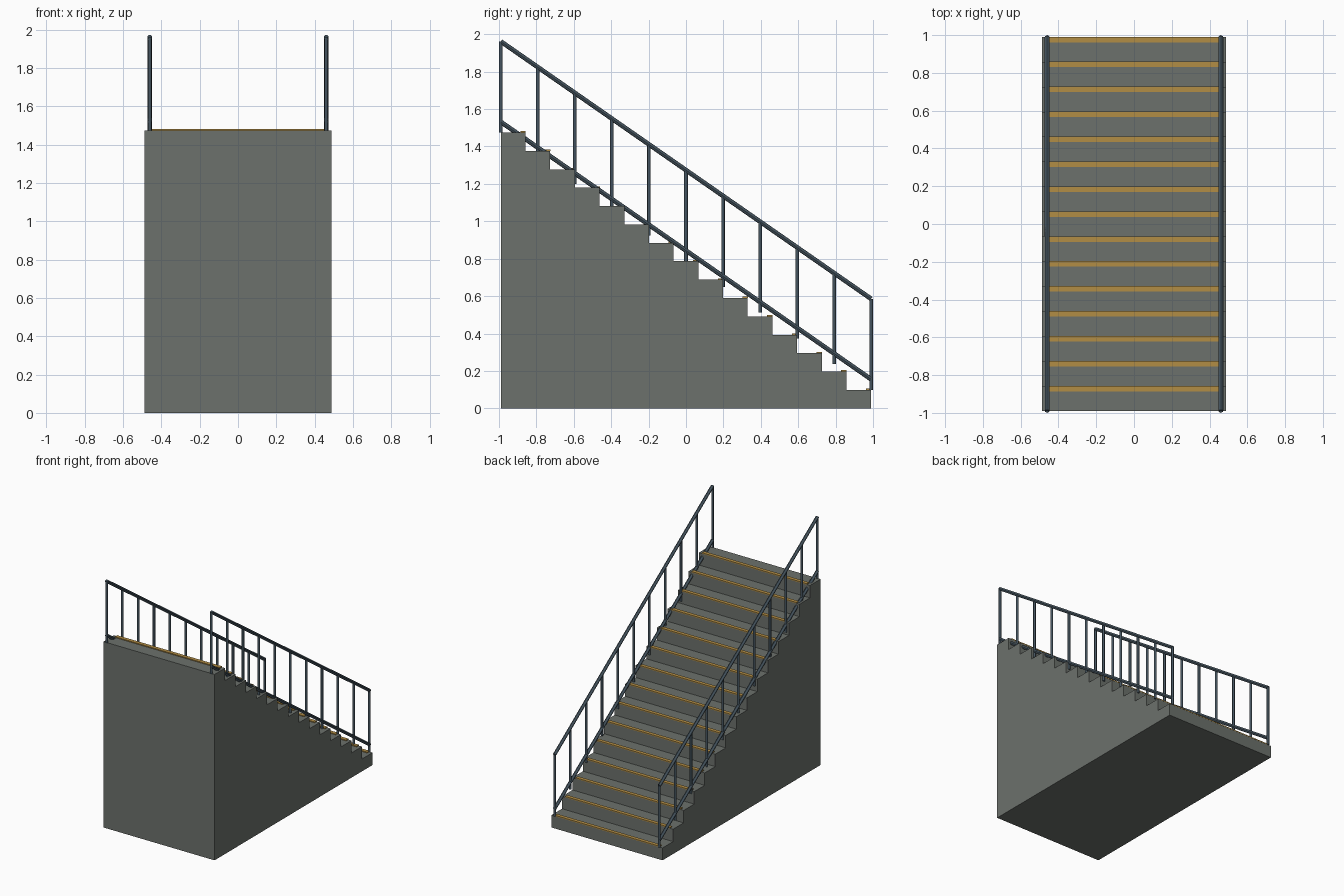
import bpy
from mathutils import Vector

if "Cube" in bpy.data.objects:
    bpy.data.objects.remove(bpy.data.objects["Cube"])

N, RUN, RISE = 15, 0.132, 0.0983
HALF = N * RUN / 2
W = 0.975
TOP = N * RISE


def material(name, color):
    m = bpy.data.materials.new(name)
    m.diffuse_color = (*color, 1)
    m.use_nodes = True
    m.node_tree.nodes["Principled BSDF"].inputs["Base Color"].default_value = m.diffuse_color
    return m


CONCRETE = material("concrete", (0.15, 0.165, 0.15))
AMBER = material("amber_strip", (0.45, 0.27, 0.06))
STEEL = material("slate_steel", (0.06, 0.09, 0.115))


def box(name, lo, hi, mat):
    lo, hi = Vector(lo), Vector(hi)
    bpy.ops.mesh.primitive_cube_add(size=1, location=(lo + hi) / 2)
    o = bpy.context.object
    o.name = name
    o.scale = hi - lo
    o.data.materials.append(mat)


def rod(name, a, b, r):
    a, b = Vector(a), Vector(b)
    d = b - a
    bpy.ops.mesh.primitive_cylinder_add(vertices=12, radius=r, depth=d.length, location=(a + b) / 2)
    o = bpy.context.object
    o.name = name
    o.rotation_euler = d.to_track_quat('Z', 'Y').to_euler()
    o.data.materials.append(STEEL)
    bpy.ops.object.shade_smooth_by_angle()


# Solid steps, lowest at the back, each with an amber nosing strip
for i in range(N):
    back = HALF - i * RUN
    z = (i + 1) * RISE
    box(f"step_{i + 1}", (-W / 2, back - RUN, 0), (W / 2, back, z), CONCRETE)
    box(f"nosing_strip_{i + 1}", (-0.46, back - 0.028, z - 0.001),
        (0.46, back + 0.001, z + 0.007), AMBER)


# Height of the stair line below the railing
def base(y):
    return TOP + (RISE - TOP) * (y + HALF) / (2 * HALF)


# Railings on both sides
for side, x in (("left", -0.46), ("right", 0.46)):
    for part, h in (("handrail", 0.487), ("lower_rail", 0.057)):
        rod(f"{side}_{part}", (x, -HALF, base(-HALF) + h), (x, HALF, base(HALF) + h), 0.0125)
    for k in range(11):
        y = -HALF + k * 2 * HALF / 10
        rod(f"{side}_post_{k + 1}", (x, y, base(y)), (x, y, base(y) + 0.487), 0.0095)
